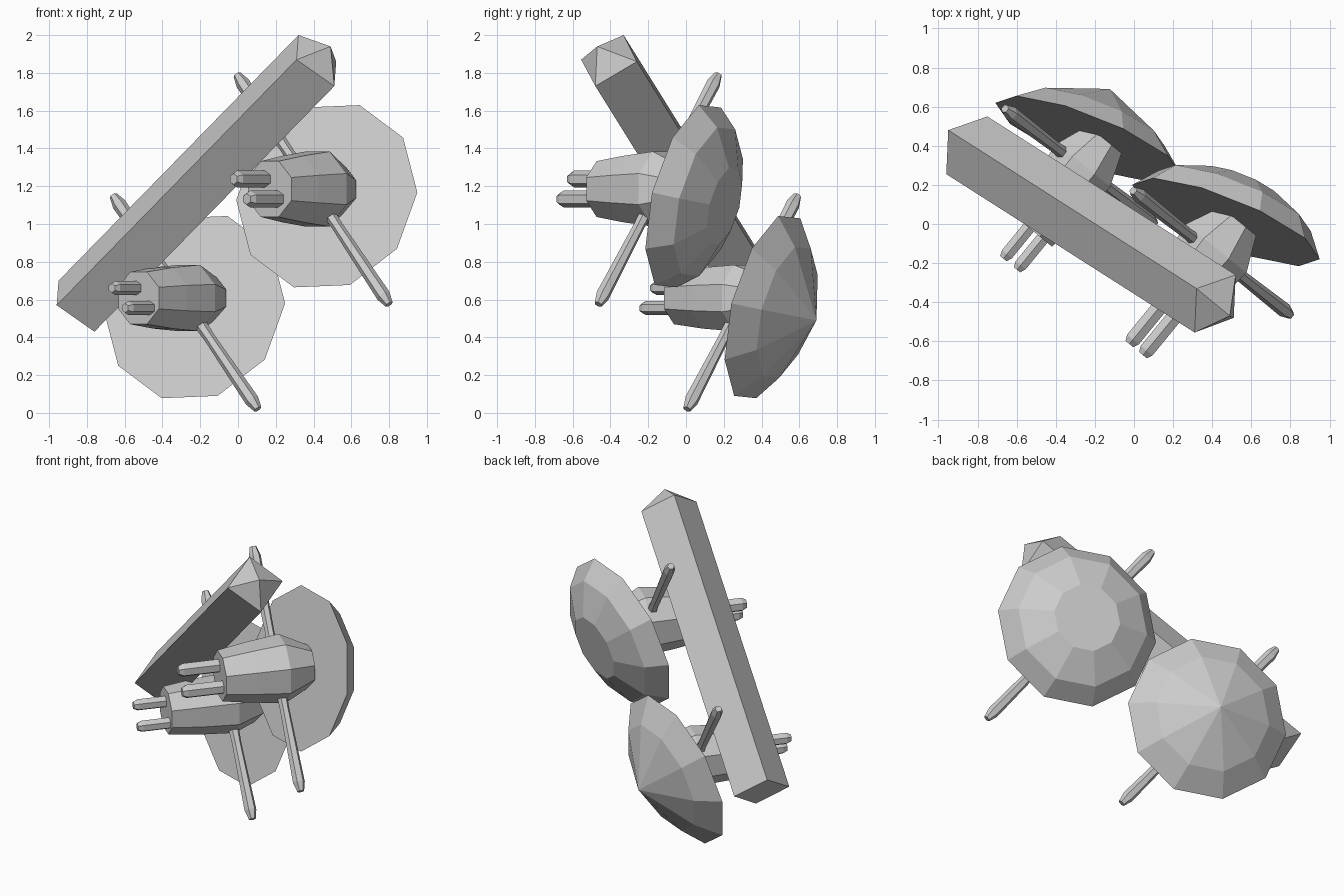
import bpy, math
from mathutils import Vector as V

if "Cube" in bpy.data.objects:
    bpy.data.objects.remove(bpy.data.objects["Cube"])

grey = bpy.data.materials.new("light grey")
grey.diffuse_color = (0.6, 0.6, 0.6, 1)
grey.use_nodes = True
grey.node_tree.nodes["Principled BSDF"].inputs["Base Color"].default_value = grey.diffuse_color


def mesh_object(name, verts, faces):
    me = bpy.data.meshes.new(name)
    me.from_pydata(verts, [], faces)
    me.materials.append(grey)
    ob = bpy.data.objects.new(name, me)
    bpy.context.collection.objects.link(ob)
    return ob


def lathe(name, origin, axis, ref, profile, sides, turn=0.0):
    """Faceted solid: profile is (distance along axis, radius); radius 0 makes a point."""
    origin, axis = V(origin), V(axis).normalized()
    u = V(ref)
    u = (u - axis * u.dot(axis)).normalized()
    w = axis.cross(u)
    verts, rings, faces = [], [], []
    for d, r in profile:
        start = len(verts)
        count = sides if r > 0 else 1
        for i in range(count):
            a = turn + 2 * math.pi * i / sides
            verts.append(origin + axis * d + (u * math.cos(a) + w * math.sin(a)) * r)
        rings.append([start + i % count for i in range(sides)])
    for a, b in zip(rings, rings[1:]):
        for i in range(sides):
            j = (i + 1) % sides
            quad = [a[i], a[j], b[j], b[i]]
            faces.append(list(dict.fromkeys(quad)))
    if profile[0][1] > 0:
        faces.append(rings[0][::-1])
    if profile[-1][1] > 0:
        faces.append(rings[-1])
    return mesh_object(name, verts, faces)


# Long square beam with an off-centre point on the upper end
top = [V((0.32, -0.33, 2.0)), V((0.31, -0.555, 1.87)),
       V((0.51, -0.48, 1.73)), V((0.52, -0.26, 1.86))]
run = V((-1.27, 0.81, -1.30))
verts = top + [p + run for p in top] + [V((0.49, -0.47, 1.94))]
faces = [(7, 6, 5, 4)]
for i in range(4):
    j = (i + 1) % 4
    faces += [(i, i + 4, j + 4, j), (i, j, 8)]
mesh_object("beam", verts, faces)

DISH_AXIS = (0.366, 0.899, -0.24)
DISH_REF = (0.93, -0.368, 0.039)
FWD = V((0.63, 0.77, 0)).normalized()     # body axis, front to back
SIDE = V((0.77, -0.63, 0)).normalized()


def unit(tag, dish_at, dish, side, z, body, prong_side, prong_r, prong_s, arm_ends):
    # Ten-sided dish with a flat front
    lathe(tag + "_dish", dish_at, DISH_AXIS, DISH_REF, dish, 10)
    # Eight-sided tapered body
    base = SIDE * side + V((0, 0, z))
    lathe(tag + "_body", base, FWD, (0, 0, 1), body, 8, math.pi / 8)
    # Two prongs on the front of the body
    for k in (-1, 1):
        at = SIDE * (prong_side + 0.045 * k) + V((0, 0, z - 0.053 * k))
        lathe(tag + "_prong", at, FWD, (0, 0, 1),
              [(prong_s, prong_r * 0.65), (prong_s + 0.03, prong_r),
               (body[0][0] + 0.05, prong_r)], 6)
    # Two slanted arms running out from the body
    mid = (V(arm_ends[0]) + V(arm_ends[1])) / 2
    for end in arm_ends:
        way = V(end) - mid
        n = way.length
        lathe(tag + "_arm", mid, way, FWD,
              [(0.05, 0.038), (0.25, 0.03), (n - 0.06, 0.038), (n, 0.022)], 6)


unit("upper", (0.47, 0.01, 1.147),
     [(0, 0.516), (0.12, 0.42), (0.215, 0.215)],
     0.405, 1.185,
     [(-0.23, 0.16), (-0.04, 0.19), (0.17, 0.215), (0.35, 0.125)],
     0.415, 0.045, -0.49,
     [(0.80, -0.465, 0.575), (-0.005, 0.17, 1.79)])
unit("lower", (-0.23, 0.43, 0.56),
     [(0, 0.516), (0.117, 0.37), (0.29, 0)],
     -0.39, 0.608,
     [(-0.355, 0.15), (-0.15, 0.175), (0.07, 0.19), (0.24, 0.12)],
     -0.36, 0.038, -0.56,
     [(0.105, 0.005, 0.02), (-0.66, 0.59, 1.15)])
